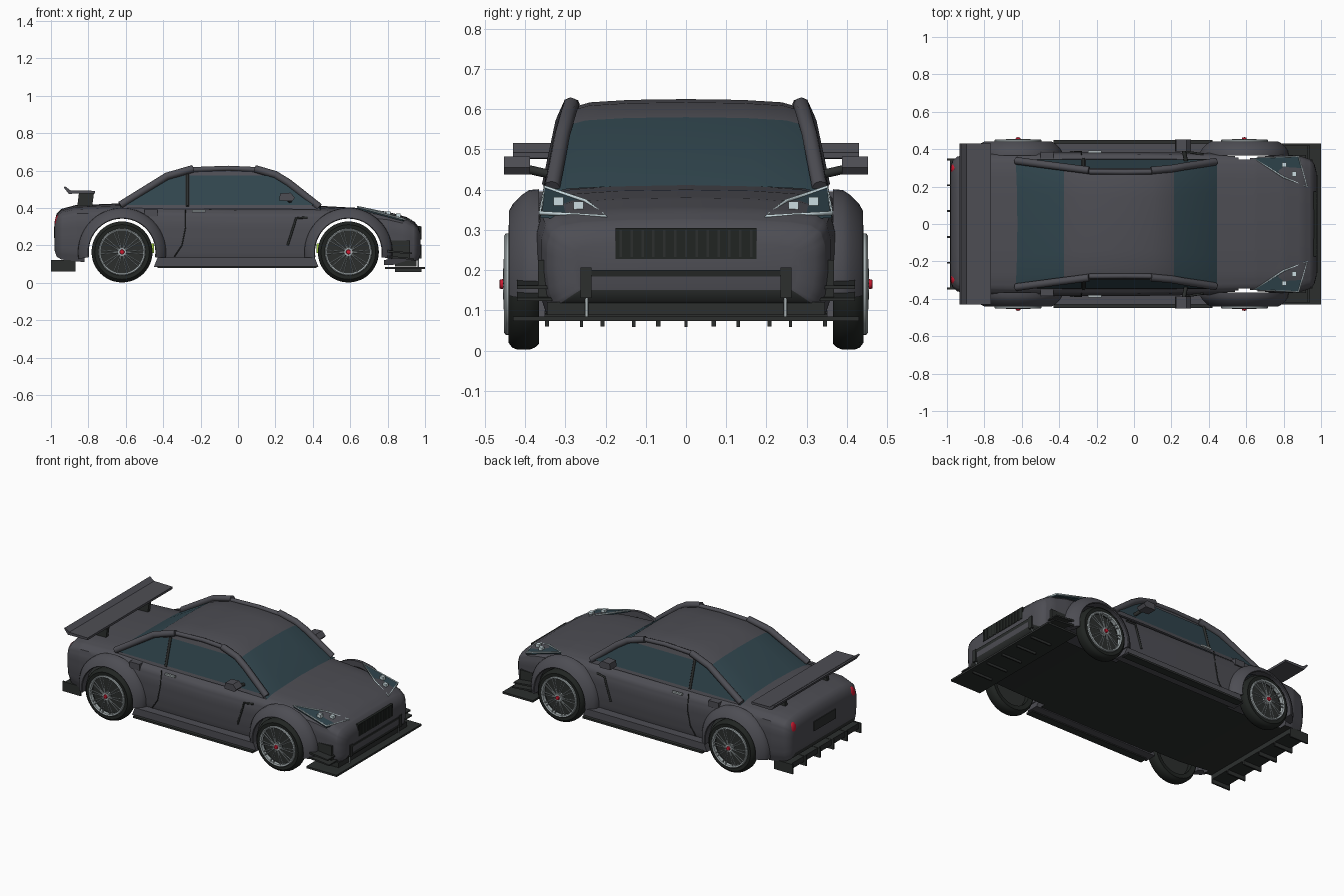
import bpy, bmesh
from math import sin, cos, pi, radians, hypot

if "Cube" in bpy.data.objects:
    bpy.data.objects.remove(bpy.data.objects["Cube"])

def material(name, r, g, b):
    m = bpy.data.materials.new(name)
    m.diffuse_color = (r, g, b, 1)
    m.use_nodes = True
    m.node_tree.nodes["Principled BSDF"].inputs["Base Color"].default_value = m.diffuse_color
    return m

PAINT = material("paint", .075, .075, .088)
DARK = material("dark_trim", .025, .028, .027)
RUBBER = material("rubber", .015, .018, .016)
GLASS = material("glass", .03, .06, .075)
METAL = material("metal", .4, .45, .46)
CHROME = material("light_trim", .6, .72, .75)
RED = material("red", .6, .01, .03)
GREEN = material("green", .35, .6, .05)

def finish(name, data, mats, mirror):
    ob = bpy.data.objects.new(name, data)
    bpy.context.collection.objects.link(ob)
    for m in mats:
        data.materials.append(m)
    if mirror:
        md = ob.modifiers.new("mirror", 'MIRROR')
        md.use_axis = (False, True, False)
    return ob

def mesh(name, verts, faces, mat, mirror=False, idx=None):
    me = bpy.data.meshes.new(name)
    me.from_pydata(verts, [], faces)
    mats = mat if isinstance(mat, list) else [mat]
    ob = finish(name, me, mats, mirror)
    if idx:
        for p, i in zip(me.polygons, idx):
            p.material_index = i
    bm = bmesh.new()
    bm.from_mesh(me)
    bmesh.ops.remove_doubles(bm, verts=bm.verts, dist=1e-5)
    bmesh.ops.recalc_face_normals(bm, faces=bm.faces)
    bm.to_mesh(me)
    bm.free()
    return ob

def extrude(name, pts, y0, y1, mat, mirror=False):
    n = len(pts)
    v = [(x, y, z) for y in (y0, y1) for x, z in pts]
    f = [(i, (i + 1) % n, n + (i + 1) % n, n + i) for i in range(n)]
    return mesh(name, v, f + [tuple(range(n)), tuple(range(n, 2 * n))], mat, mirror)

def box(name, x0, x1, y0, y1, z0, z1, mat, mirror=False):
    return extrude(name, [(x0, z0), (x1, z0), (x1, z1), (x0, z1)], y0, y1, mat, mirror)

def lathe(name, pts, cx, cz, mat, a0=0, a1=360, n=48):
    """Sweep a closed (radius, y) profile about a y-axis line."""
    full, k = a1 - a0 == 360, len(pts)
    m = n if full else n + 1
    v = []
    for i in range(m):
        a = radians(a0 + (a1 - a0) * i / n)
        v += [(cx + r * cos(a), y, cz + r * sin(a)) for r, y in pts]
    f = [(i * k + j, i * k + (j + 1) % k, (i + 1) % m * k + (j + 1) % k, (i + 1) % m * k + j)
         for i in range(n) for j in range(k)]
    if not full:
        f += [tuple(range(k)), tuple(range(n * k, n * k + k))]
    return mesh(name, v, f, mat, True)

def tube(name, paths, r, mat, cyclic=False, mirror=True):
    cu = bpy.data.curves.new(name, 'CURVE')
    cu.dimensions, cu.bevel_depth, cu.bevel_resolution, cu.use_fill_caps = '3D', r, 2, True
    for pts in paths:
        s = cu.splines.new('POLY')
        s.points.add(len(pts) - 1)
        for p, c in zip(s.points, pts):
            p.co = (*c, 1)
        s.use_cyclic_u = cyclic
    return finish(name, cu, [mat], mirror)

# body shell: lofted stations (x, half width, top, bottom), open wheel arches
ST = [(-.98, .31, .33, .17), (-.97, .34, .37, .14), (-.945, .36, .395, .125), (-.87, .378, .415, .115),
      (-.62, .385, .425, .095), (0, .385, .412, .09), (.43, .378, .412, .09), (.65, .372, .4, .09),
      (.8, .37, .38, .095), (.9, .36, .352, .1), (.945, .345, .325, .11), (.965, .32, .3, .125), (.975, .28, .27, .15)]
SEC = [(0, 1), (.45, .99), (.75, .965), (.9, .925), (.97, .85), (1, .7), (1, .4), (.98, .15), (.94, 0), (.84, 0), (0, 0)]
WHEELS = [("rear", -.62), ("front", .59)]

def station(x):
    for a, b in zip(ST, ST[1:]):
        if x <= b[0] + 1e-9:
            t = (x - a[0]) / (b[0] - a[0])
            return [p + (q - p) * t for p, q in zip(a, b)]
    return ST[-1]

rows = []
for (a, b), (c, d) in zip(SEC, SEC[1:]):
    rows += [(a + (c - a) * i / 3, b + (d - b) * i / 3) for i in range(3)]
rows.append(SEC[-1])
xs = sorted({round(-.94 + .02 * i, 3) for i in range(95)} | {s[0] for s in ST})
v, f, idx, k = [], [], [], len(rows)
for x in xs:
    _, w, zt, zb = station(x)
    v += [(x, w * p, zb + (zt - zb) * q) for p, q in rows]
for i in range(len(xs) - 1):
    for j in range(k - 1):
        q = (i * k + j, i * k + j + 1, i * k + k + j + 1, i * k + k + j)
        cx, cy, cz = [sum(v[t][n] for t in q) / 4 for n in range(3)]
        if cy > .31 and any(hypot(cx - wx, cz - .165) < .205 for _, wx in WHEELS):
            continue
        f.append(q)
        idx.append(int(j >= 24))
f += [tuple(range(k)), tuple(range(len(v) - k, len(v)))]
mesh("body_shell", v, f, [PAINT, DARK], True, idx + [0, 0])

# cabin with glass windshield and rear window
CAB = [(-.64, .405), (-.375, .565), (-.24, .608), (-.05, .615), (.1, .607), (.215, .57), (.445, .4)]
half = lambda z: .342 - (z - .41) * .3
v, f, idx = [], [], []
for x, z in CAB:
    w = half(z)
    v += [(x, 0, z + .01), (x, .5 * w, z + .008), (x, .85 * w, z + .002), (x, w, z - .01), (x, half(.395), .395)]
for i in range(6):
    for j in range(4):
        f.append((i * 5 + j, i * 5 + j + 1, i * 5 + j + 6, i * 5 + j + 5))
        idx.append(int(i in (0, 5) and j < 3))
mesh("cabin", v, f, [PAINT, GLASS], True, idx)

def side_panel(name, pts, mat, lift=.005):
    mesh(name, [(x, half(z) + lift, z) for x, z in pts], [tuple(range(len(pts)))], mat, True)

side_panel("door_window", [(-.26, .415), (-.26, .575), (.2, .575), (.26, .54), (.42, .415)], GLASS)
side_panel("quarter_window", [(-.6, .415), (-.37, .555), (-.28, .575), (-.28, .415)], GLASS)

# pillars and roof rails
tube("front_pillar", [[(.435, .333, .405), (.27, .308, .535), (.2, .296, .578), (.09, .286, .61)]], .02, PAINT)
tube("rear_pillar", [[(-.63, .338, .415), (-.38, .305, .57), (-.24, .287, .61)]], .02, PAINT)
tube("roof_rail", [[(-.24, .28, .605), (-.05, .278, .612), (.1, .28, .605)]], .014, PAINT)
tube("centre_pillar", [[(-.27, half(.41) + .004, .41), (-.27, half(.58) + .004, .58)]], .008, DARK)

# wheels, fender flares and brakes
for side, cx in WHEELS:
    lathe(side + "_tyre", [(.12, .37), (.148, .365), (.158, .376), (.163, .39), (.163, .418), (.158, .432), (.146, .441), (.12, .438)], cx, .165, RUBBER)
    lathe(side + "_rim", [(.113, .425), (.126, .425), (.126, .448), (.121, .452), (.113, .448)], cx, .165, METAL)
    lathe(side + "_brake_disc", [(.001, .4), (.118, .4), (.118, .415), (.001, .415)], cx, .165, DARK)
    lathe(side + "_hub", [(.001, .43), (.026, .43), (.022, .455), (.001, .455)], cx, .165, METAL, n=20)
    lathe(side + "_hub_cap", [(.001, .45), (.014, .45), (.011, .463), (.001, .464)], cx, .165, RED, n=16)
    spokes = []
    for i in range(10):
        for d in (-.13, .13):
            a, b = 2 * pi * i / 10 + d, 2 * pi * i / 10 + d * .7
            spokes.append([(cx + .018 * cos(a), .452, .165 + .018 * sin(a)), (cx + .118 * cos(b), .447, .165 + .118 * sin(b))])
    tube(side + "_spokes", spokes, .0035, METAL)
    lathe(side + "_fender_flare", [(.236, .366), (.234, .39), (.222, .408), (.2, .43), (.182, .44), (.178, .436), (.18, .385), (.2, .366)], cx, .165, PAINT, -9, 189, 40)
    g = cx + (.16 if cx < 0 else -.16)
    box(side + "_green_bracket", g - .01, g + .01, .35, .375, .16, .21, GREEN, True)

# side skirts and door details
extrude("side_skirt", [(-.45, .085), (.43, .085), (.41, .135), (-.43, .135)], .35, .43, PAINT, True)
box("skirt_blade", -.43, .42, .4, .45, .078, .09, DARK, True)
box("door_handle", -.245, -.175, .38, .394, .378, .389, METAL, True)
box("fuel_flap", -.5, -.43, .35, .385, .355, .395, PAINT, True)
tube("door_seam", [[(-.28, .372, .39), (-.28, .387, .3), (-.3, .387, .2), (-.34, .385, .14)]], .003, DARK)
tube("side_vent", [[(.37, .372, .35), (.31, .382, .345), (.3, .382, .31), (.265, .382, .2)]], .006, DARK)
extrude("mirror", [(.22, .44), (.29, .437), (.305, .455), (.28, .482), (.225, .478)], .388, .452, PAINT, True)
tube("mirror_arm", [[(.28, .325, .435), (.265, .4, .452)]], .011, DARK)

# headlights with bright frames
LAMP = [(.64, .352, .406), (.88, .362, .342), (.925, .2, .333), (.8, .25, .372)]
mesh("headlight", LAMP + [(x, y, z - .012) for x, y, z in LAMP],
     [(0, 1, 2, 3), (4, 5, 6, 7)] + [(i, (i + 1) % 4, (i + 1) % 4 + 4, i + 4) for i in range(4)], GLASS, True)
tube("headlight_frame", [LAMP], .005, CHROME, True)
box("lamp_outer", .79, .815, .305, .33, .36, .382, CHROME, True)
box("lamp_inner", .845, .87, .255, .28, .348, .37, CHROME, True)

# nose: grille, bumper intake, splitter
box("grille", .95, .977, -.175, .175, .228, .304, RUBBER)
for i in range(13):
    y = -.162 + .027 * i
    box("grille_slat", .975, .98, y - .003, y + .003, .232, .3, DARK)
extrude("bumper_intake", [(.9, .12), (.955, .12), (.98, .2), (.9, .2)], -.25, .25, DARK)
box("bumper_lower", .84, .955, -.345, .345, .088, .12, DARK)
box("front_splitter", .785, 1, -.43, .43, .073, .085, DARK)
for y in (-.26, -.13, 0, .13, .26):
    box("splitter_fin", .84, .98, y - .004, y + .004, .058, .075, DARK)
box("splitter_bracket", .955, .98, .235, .262, .13, .206, DARK, True)
tube("splitter_rod", [[(.965, .247, .08), (.965, .247, .14)]], .004, METAL)
for x, z in ((.94, .135), (.93, .165)):
    extrude("canard", [(.78, z), (x, z - .012), (x, z - .004), (.78, z + .012)], .33, .42, DARK, True)
box("bumper_corner", .8, .92, .31, .368, .13, .225, DARK, True)

# tail: wing, lights, plate recess, diffuser
extrude("rear_wing", [(-.765, .478), (-.765, .492), (-.895, .494), (-.925, .516), (-.932, .51), (-.905, .476)], -.43, .43, PAINT)
extrude("wing_post", [(-.86, .405), (-.78, .405), (-.77, .482), (-.85, .482)], .2, .222, DARK, True)
box("plate_recess", -.985, -.96, -.11, .11, .24, .3, DARK)
bm = bmesh.new()
bmesh.ops.create_uvsphere(bm, u_segments=20, v_segments=12, radius=1)
for p in bm.verts:
    p.co = (-.958 + .022 * p.co.x, .295 + .035 * p.co.y, .32 + .045 * p.co.z)
me = bpy.data.meshes.new("tail_light")
bm.to_mesh(me)
bm.free()
finish("tail_light", me, [RED], True)
box("diffuser", -.985, -.87, -.35, .35, .085, .12, DARK)
for i in range(6):
    y = -.345 + .138 * i
    box("diffuser_fin", -1, -.87, y - .005, y + .005, .06, .122, DARK)

# smooth shading with sharp creases
for ob in bpy.data.objects:
    if ob.type == 'MESH':
        ob.select_set(True)
        bpy.context.view_layer.objects.active = ob
bpy.ops.object.shade_smooth_by_angle(angle=radians(35))
